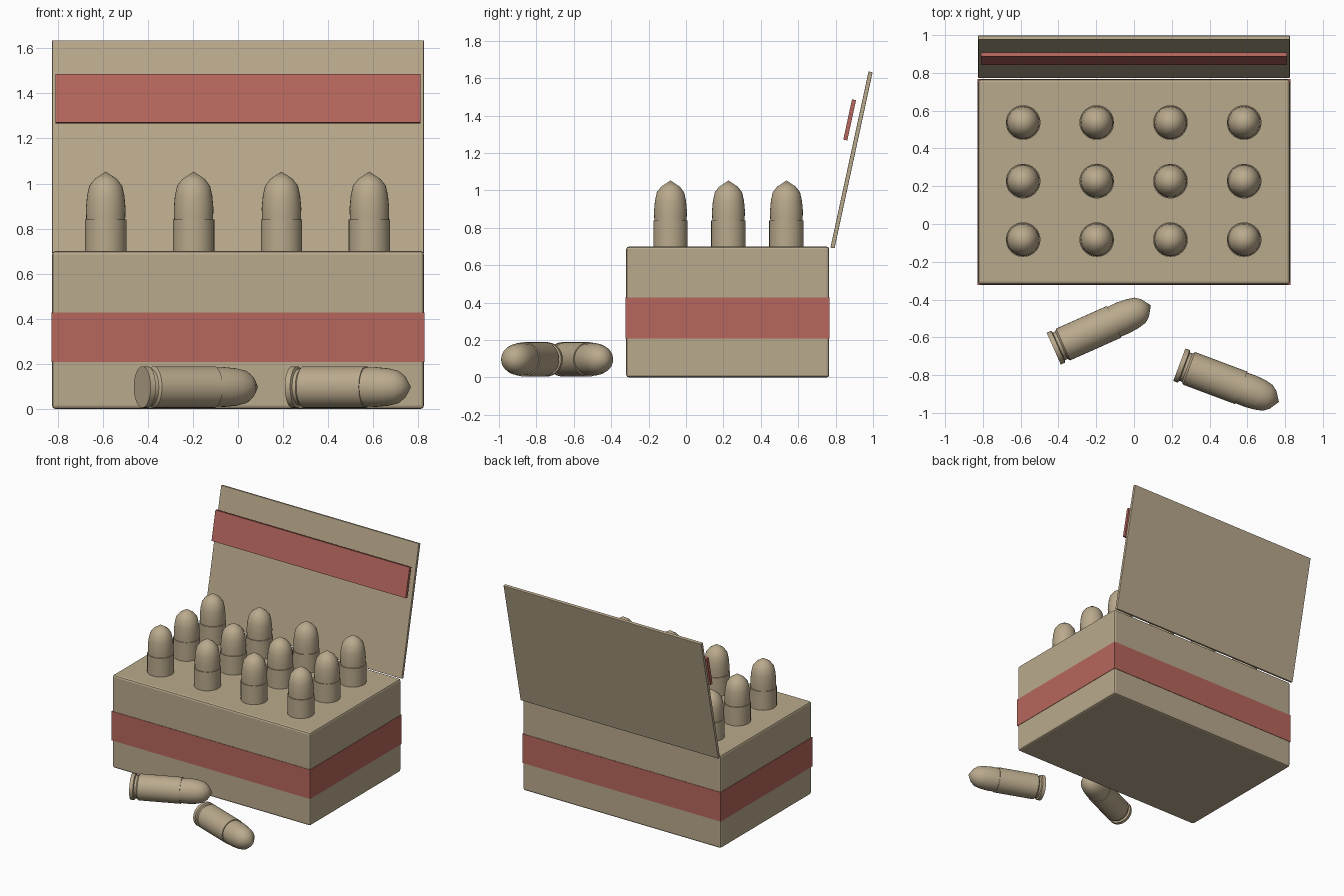
import bpy, bmesh, math
from mathutils import Vector, Matrix

cube = bpy.data.objects.get("Cube")
if cube:
    bpy.data.objects.remove(cube, do_unlink=True)


def material(name, colour):
    m = bpy.data.materials.new(name)
    m.use_nodes = True
    m.diffuse_color = colour
    m.node_tree.nodes["Principled BSDF"].inputs["Base Color"].default_value = colour
    return m


TAN = material("tan", (0.49, 0.40, 0.265, 1))
RED = material("dull_red", (0.47, 0.135, 0.11, 1))


def add_object(name, bm, mat):
    mesh = bpy.data.meshes.new(name)
    bmesh.ops.recalc_face_normals(bm, faces=bm.faces)
    bm.to_mesh(mesh)
    bm.free()
    mesh.materials.append(mat)
    ob = bpy.data.objects.new(name, mesh)
    bpy.context.collection.objects.link(ob)
    return ob


def box(name, centre, size, mat, tilt=0, bevel=0):
    bm = bmesh.new()
    bmesh.ops.create_cube(bm, size=1, matrix=Matrix.Diagonal((*size, 1)))
    ob = add_object(name, bm, mat)
    ob.location = centre
    ob.rotation_euler.x = -tilt
    if bevel:
        mod = ob.modifiers.new("Soft edges", 'BEVEL')
        mod.width = bevel
        mod.segments = 2
    return ob


# Carton with a painted band around it
MID_Y = 0.223
box("carton", (0, MID_Y, 0.35), (1.65, 1.085, 0.70), TAN, bevel=0.014)
box("carton_band", (0, MID_Y, 0.317), (1.656, 1.091, 0.22), RED)

# Open lid leaning back, with its loose band in front
TILT = math.radians(12.2)
box("lid", (0, 0.885, 1.163), (1.65, 0.022, 0.963), TAN, TILT, bevel=0.003)
box("lid_band", (0, 0.875, 1.377), (1.62, 0.022, 0.22), RED, TILT)


def lathe(name, profile, steps=32):
    """Spin (radius, height) points around z."""
    bm = bmesh.new()
    verts = [bm.verts.new((r, 0, z)) for r, z in profile]
    edges = [bm.edges.new(pair) for pair in zip(verts, verts[1:])]
    bmesh.ops.spin(bm, geom=verts + edges, axis=(0, 0, 1), cent=(0, 0, 0),
                   angle=math.tau, steps=steps)
    bmesh.ops.remove_doubles(bm, verts=bm.verts, dist=1e-5)
    ob = add_object(name, bm, TAN)
    bpy.ops.object.select_all(action='DESELECT')
    ob.select_set(True)
    bpy.context.view_layer.objects.active = ob
    bpy.ops.object.shade_smooth_by_angle(angle=math.radians(30))
    return ob


# One cartridge: rimmed case, then the tapering bullet
CASE = [(0, 0), (0.092, 0), (0.092, 0.025), (0.08, 0.03), (0.08, 0.045),
        (0.092, 0.055), (0.092, 0.35), (0.086, 0.35)]
BULLET = [(0.086, 0.34), (0.088, 0.40), (0.083, 0.455), (0.073, 0.50),
          (0.05, 0.53), (0, 0.563)]
case = lathe("case", CASE)
bullet = lathe("bullet", BULLET)
parts = [(case.name, case.data), (bullet.name, bullet.data)]
for ob in (case, bullet):
    bpy.data.objects.remove(ob, do_unlink=True)


def cartridge(prefix, base, direction):
    turn = Vector(direction).to_track_quat('Z', 'Y').to_matrix().to_4x4()
    for part, mesh in parts:
        ob = bpy.data.objects.new(f"{prefix}_{part}", mesh)
        ob.matrix_world = Matrix.Translation(base) @ turn
        bpy.context.collection.objects.link(ob)


# Twelve cartridges standing in the carton
for row in range(3):
    for col in range(4):
        cartridge(f"standing_{row + 1}_{col + 1}",
                  (-0.587 + 0.39 * col, -0.083 + 0.31 * row, 0.49), (0, 0, 1))

# Two loose cartridges lying in front
for name, x, y, degrees in (("loose_right", -0.425, -0.66, 24),
                            ("loose_left", 0.24, -0.745, -20.5)):
    a = math.radians(degrees)
    cartridge(name, (x, y, 0.097), (math.cos(a), math.sin(a), 0))
